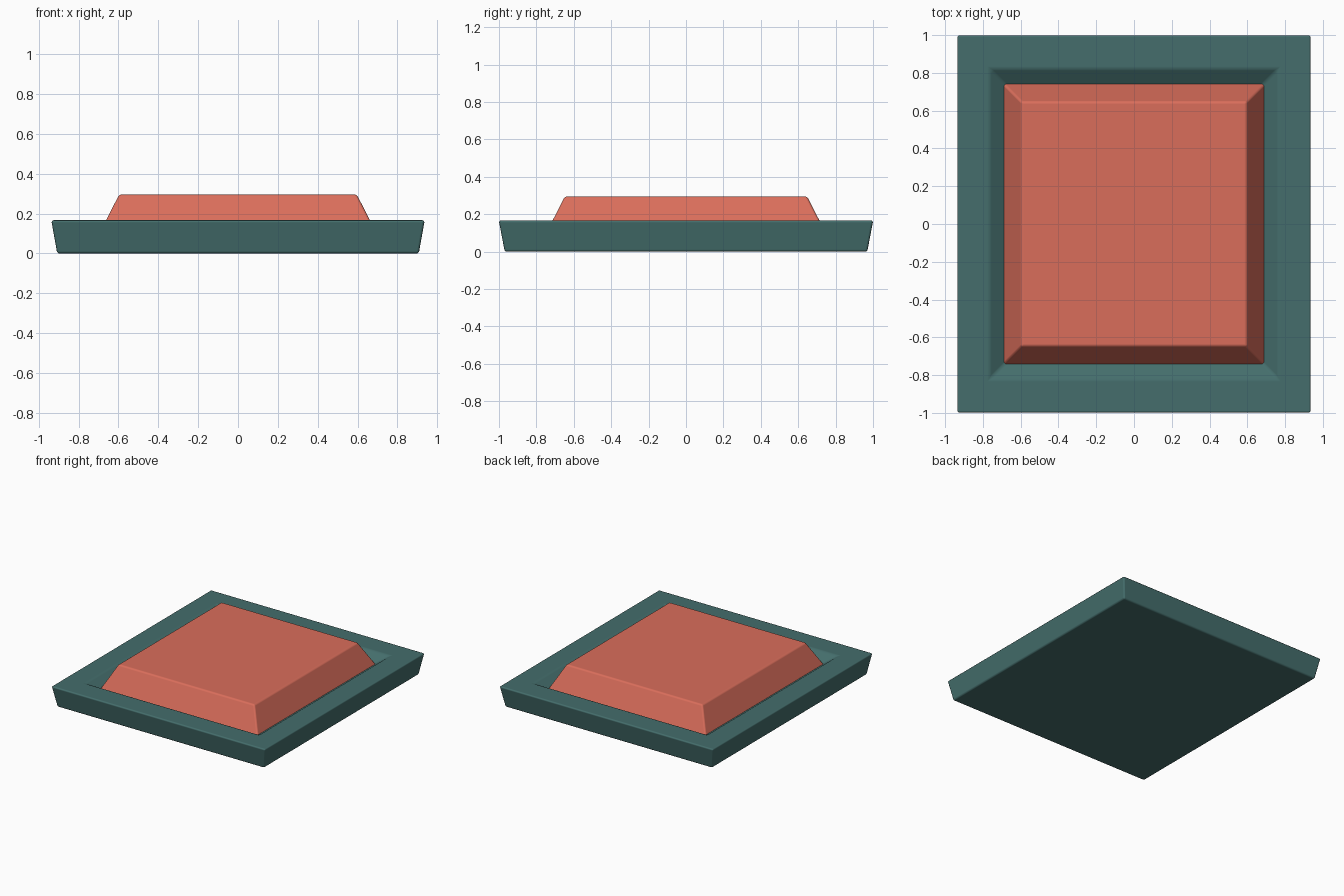
import bpy, bmesh

if "Cube" in bpy.data.objects:
    bpy.data.objects.remove(bpy.data.objects["Cube"])


def material(name, rgb):
    m = bpy.data.materials.new(name)
    m.diffuse_color = (*rgb, 1)
    m.use_nodes = True
    m.node_tree.nodes["Principled BSDF"].inputs["Base Color"].default_value = m.diffuse_color
    return m


def stacked(name, levels, mat, bevel):
    """Solid made of rectangular rings (half x, half y, z), capped at both ends."""
    bm = bmesh.new()
    rings = [[bm.verts.new((sx * x, sy * y, z))
              for sx, sy in ((-1, -1), (1, -1), (1, 1), (-1, 1))]
             for x, y, z in levels]
    for a, b in zip(rings, rings[1:]):
        for i in range(4):
            j = (i + 1) % 4
            bm.faces.new((a[i], a[j], b[j], b[i]))
    bm.faces.new(rings[0][::-1])
    bm.faces.new(rings[-1])
    for f in bm.faces:
        f.smooth = True
    bm.normal_update()
    me = bpy.data.meshes.new(name)
    bm.to_mesh(me)
    bm.free()
    me.materials.append(mat)
    ob = bpy.data.objects.new(name, me)
    bpy.context.collection.objects.link(ob)
    # soft rounded edges
    mod = ob.modifiers.new("soft_edges", 'BEVEL')
    mod.width = bevel
    mod.segments = 3
    mod.limit_method = 'ANGLE'
    mod.angle_limit = 0.35
    mod.harden_normals = True
    return ob


teal = material("dark teal", (0.058, 0.155, 0.150))
coral = material("coral red", (0.70, 0.155, 0.105))

# Tray: tapered outside, flat rim, sloped recess in the top
stacked("tray", [(0.907, 0.969, 0.0), (0.937, 1.001, 0.167),
                 (0.765, 0.822, 0.167), (0.670, 0.727, 0.102)], teal, 0.012)

# Raised panel: truncated pyramid sitting in the recess
stacked("raised_panel", [(0.699, 0.750, 0.095), (0.596, 0.647, 0.296)], coral, 0.012)
